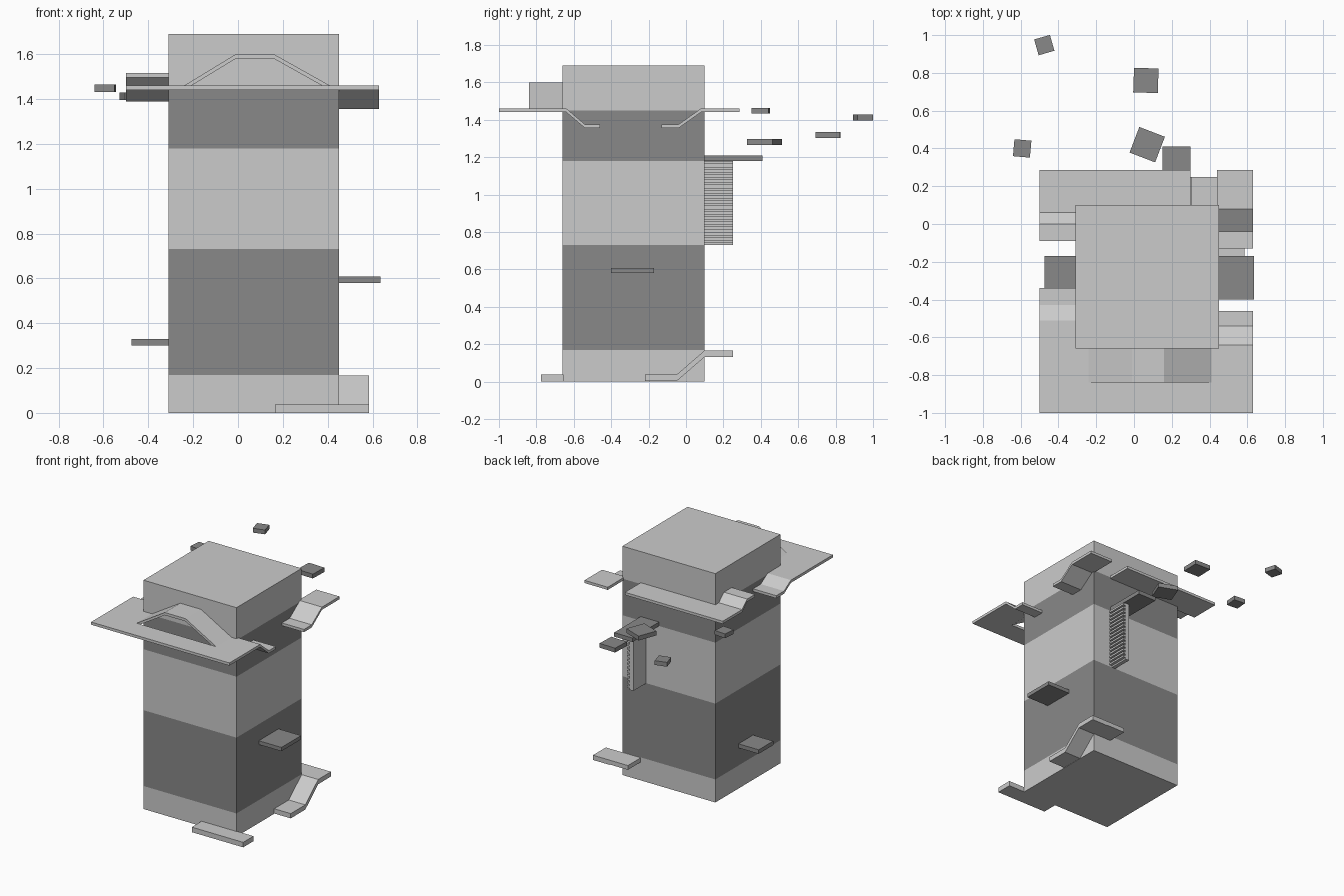
import bpy, bmesh, math
from mathutils import Matrix, Vector

if "Cube" in bpy.data.objects:
    bpy.data.objects.remove(bpy.data.objects["Cube"])

dark = bpy.data.materials.new("dark_grey")
dark.diffuse_color = (0.25, 0.25, 0.25, 1)
dark.use_nodes = True
dark.node_tree.nodes["Principled BSDF"].inputs["Base Color"].default_value = dark.diffuse_color


def finish(name, bm, mat=None):
    bmesh.ops.recalc_face_normals(bm, faces=bm.faces)
    me = bpy.data.meshes.new(name)
    bm.to_mesh(me)
    bm.free()
    ob = bpy.data.objects.new(name, me)
    bpy.context.collection.objects.link(ob)
    if mat:
        me.materials.append(mat)
    return ob


def add_box(bm, x, y, z, turn=0):
    """Box from (min, max) ranges, turned about its own centre in degrees."""
    c = Vector([(a + b) / 2 for a, b in (x, y, z)])
    s = [b - a for a, b in (x, y, z)]
    m = Matrix.Translation(c) @ Matrix.Rotation(math.radians(turn), 4, 'Z') @ Matrix.Diagonal((*s, 1))
    bmesh.ops.create_cube(bm, size=1, matrix=m)


def box(name, x, y, z, mat=None, turn=0):
    bm = bmesh.new()
    add_box(bm, x, y, z, turn)
    return finish(name, bm, mat)


def ribbon(name, axis, side, path, thick=0.02):
    """Folded path: (position, top height) points along an axis, spread across side."""
    outline = path + [(u, z - thick) for u, z in reversed(path)]
    bm = bmesh.new()
    rings = []
    for w in side:
        rings.append([bm.verts.new((u, w, z) if axis == 'X' else (w, u, z)) for u, z in outline])
    a, b = rings
    n, k = len(outline), len(path)
    for i in range(n):
        j = (i + 1) % n
        bm.faces.new((a[i], a[j], b[j], b[i]))
    for r in rings:
        for i in range(k - 1):
            bm.faces.new((r[i], r[i + 1], r[n - 2 - i], r[n - 1 - i]))
    return finish(name, bm)


# Tower bands, alternating light and dark
levels = [0, 0.17, 0.73, 1.18, 1.45, 1.69]
for i, (lo, hi) in enumerate(zip(levels, levels[1:])):
    box(f"tower_band_{i}", (-0.31, 0.45), (-0.66, 0.10), (lo, hi), dark if i % 2 else None)

# Front walkway with a raised bridge over an opening
T = 1.46
box("front_walkway", (-0.5, 0.63), (-1.0, -0.84), (T - 0.02, T))
ribbon("front_bridge", 'X', (-0.84, -0.66),
       [(-0.5, T), (-0.24, T), (-0.01, 1.6), (0.16, 1.6), (0.41, T), (0.63, T)])

# Side ramps at the broken walkway ends
L, R = (-0.5, -0.31), (0.45, 0.63)
ribbon("right_front_ramp", 'Y', R, [(-0.66, T), (-0.64, T), (-0.54, 1.375), (-0.46, 1.375)])
ribbon("right_back_ramp", 'Y', R, [(-0.13, 1.375), (-0.04, 1.375), (0.08, T), (0.285, T)])
ribbon("left_front_ramp", 'Y', L, [(-0.66, T), (-0.51, T), (-0.43, 1.41), (-0.34, 1.41)])
ribbon("left_back_ramp", 'Y', L, [(-0.09, 1.515), (0.0, 1.515), (0.06, T), (0.285, T)])

# Back walkway
box("back_walkway", (-0.31, 0.30), (0.10, 0.285), (T - 0.02, T))
box("back_walkway_stub", (0.44, 0.45), (0.10, 0.285), (T - 0.02, T))

# Ladder wall with rungs, and the landing above it
bm = bmesh.new()
add_box(bm, (0.255, 0.285), (0.10, 0.25), (0.73, 1.18))
for i in range(16):
    z = 0.742 + i * 0.028
    add_box(bm, (0.284, 0.307), (0.10, 0.25), (z, z + 0.014))
finish("ladder", bm)
box("ladder_landing", (0.15, 0.30), (0.10, 0.41), (1.18, 1.21), dark)

# Dark side ledges
box("right_ledge", (0.45, 0.635), (-0.40, -0.17), (0.58, 0.608), dark)
box("left_ledge", (-0.475, -0.31), (-0.34, -0.17), (0.30, 0.33), dark)

# Ground step, ramp and the low shelf it climbs to
box("front_step", (0.165, 0.585), (-0.775, -0.655), (0, 0.037))
ribbon("ground_ramp", 'Y', (0.45, 0.585),
       [(-0.22, 0.037), (-0.05, 0.037), (0.10, 0.167), (0.25, 0.167)], 0.035)
box("low_back_shelf", (0.30, 0.45), (0.10, 0.25), (0.135, 0.167))

# Floating stepping stones: centre x, y, z, width, turn
stones = [(0.07, 0.42, 1.28, 0.145, -21), (0.063, 0.76, 1.318, 0.13, -2),
          (-0.475, 0.947, 1.412, 0.087, 16), (-0.592, 0.40, 1.448, 0.09, -5)]
for i, (x, y, z, w, turn) in enumerate(stones):
    h = w / 2
    box(f"stepping_stone_{i}", (x - h, x + h), (y - h, y + h), (z - 0.016, z + 0.016), dark, turn)
